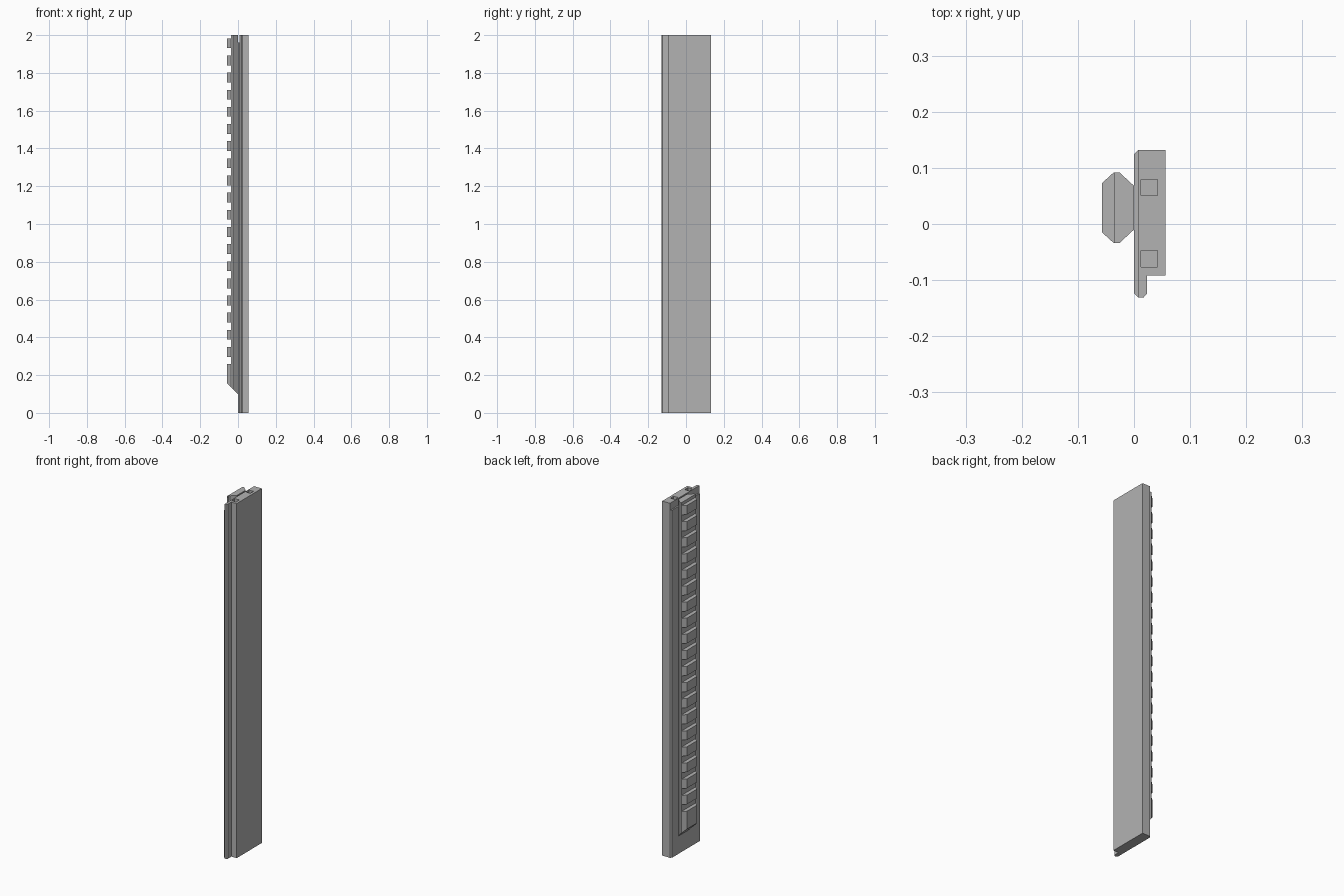
import bpy, bmesh
from mathutils import Vector

cube = bpy.data.objects.get("Cube")
if cube:
    bpy.data.objects.remove(cube, do_unlink=True)

grey = bpy.data.materials.new("mid_grey")
grey.use_nodes = True
grey.diffuse_color = (0.45, 0.45, 0.45, 1)
grey.node_tree.nodes["Principled BSDF"].inputs["Base Color"].default_value = (0.45, 0.45, 0.45, 1)


def add_prism(bm, outline, z0, z1):
    """Extrude an xy outline from z0 up to z1."""
    face = bm.faces.new([bm.verts.new((x, y, z0)) for x, y in outline])
    new = bmesh.ops.extrude_face_region(bm, geom=[face])["geom"]
    verts = [v for v in new if isinstance(v, bmesh.types.BMVert)]
    bmesh.ops.translate(bm, verts=verts, vec=(0, 0, z1 - z0))


def make_object(name, bm):
    bmesh.ops.recalc_face_normals(bm, faces=bm.faces)
    mesh = bpy.data.meshes.new(name)
    bm.to_mesh(mesh)
    bm.free()
    mesh.materials.append(grey)
    obj = bpy.data.objects.new(name, mesh)
    bpy.context.collection.objects.link(obj)
    return obj


def prism(name, outline, z0, z1):
    bm = bmesh.new()
    add_prism(bm, outline, z0, z1)
    return make_object(name, bm)


# Main bar with the narrow front lip
bar = prism("main_bar", [(0.008, 0.132), (0.056, 0.132), (0.056, -0.092), (0.023, -0.092),
                         (0.023, -0.124), (0.017, -0.131), (0.008, -0.131)], 0, 2)

# Chamfered facing that stops short of the top
prism("side_facing", [(0.0, 0.124), (0.008, 0.132), (0.008, -0.131), (0.0, -0.123)], 0, 1.96)

# Square sockets in the top end
for side, y in (("back", 0.065), ("front", -0.062)):
    r = 0.0145
    cutter = prism(side + "_socket_cutter",
                   [(0.027 - r, y - r), (0.027 + r, y - r), (0.027 + r, y + r), (0.027 - r, y + r)],
                   1.9, 2.05)
    cutter.hide_render = True
    cutter.hide_set(True)
    cut = bar.modifiers.new(side + "_socket", "BOOLEAN")
    cut.operation = "DIFFERENCE"
    cut.solver = "EXACT"
    cut.object = cutter

# Rail core: wide at the shoulder, narrow where it meets the facing
CENTRE = 0.029
half_core = [(0.0, 0.039), (-0.026, 0.063), (-0.036, 0.063)]
half_tooth = [(-0.036, 0.063), (-0.057, 0.044)]


def mirrored(half):
    return ([(x, CENTRE + w) for x, w in half] +
            [(x, CENTRE - w) for x, w in reversed(half)])


bm = bmesh.new()
add_prism(bm, mirrored(half_core), 0.05, 2)

# Evenly spaced teeth; the lowest runs down into the sloped end
TEETH, PITCH, HEIGHT = 20, 0.0908, 0.052
for i in range(TEETH):
    top = 1.983 - i * PITCH
    bottom = 0.05 if i == TEETH - 1 else top - HEIGHT
    add_prism(bm, mirrored(half_tooth), bottom, top)

# Sloped lower end of the rail
cut = bmesh.ops.bisect_plane(bm, geom=bm.verts[:] + bm.edges[:] + bm.faces[:],
                             plane_co=Vector((0, 0, 0.1)), plane_no=Vector((-1, 0, -1)),
                             clear_outer=True)
edges = [e for e in cut["geom_cut"] if isinstance(e, bmesh.types.BMEdge)]
bmesh.ops.holes_fill(bm, edges=edges, sides=0)
make_object("toothed_rail", bm)
